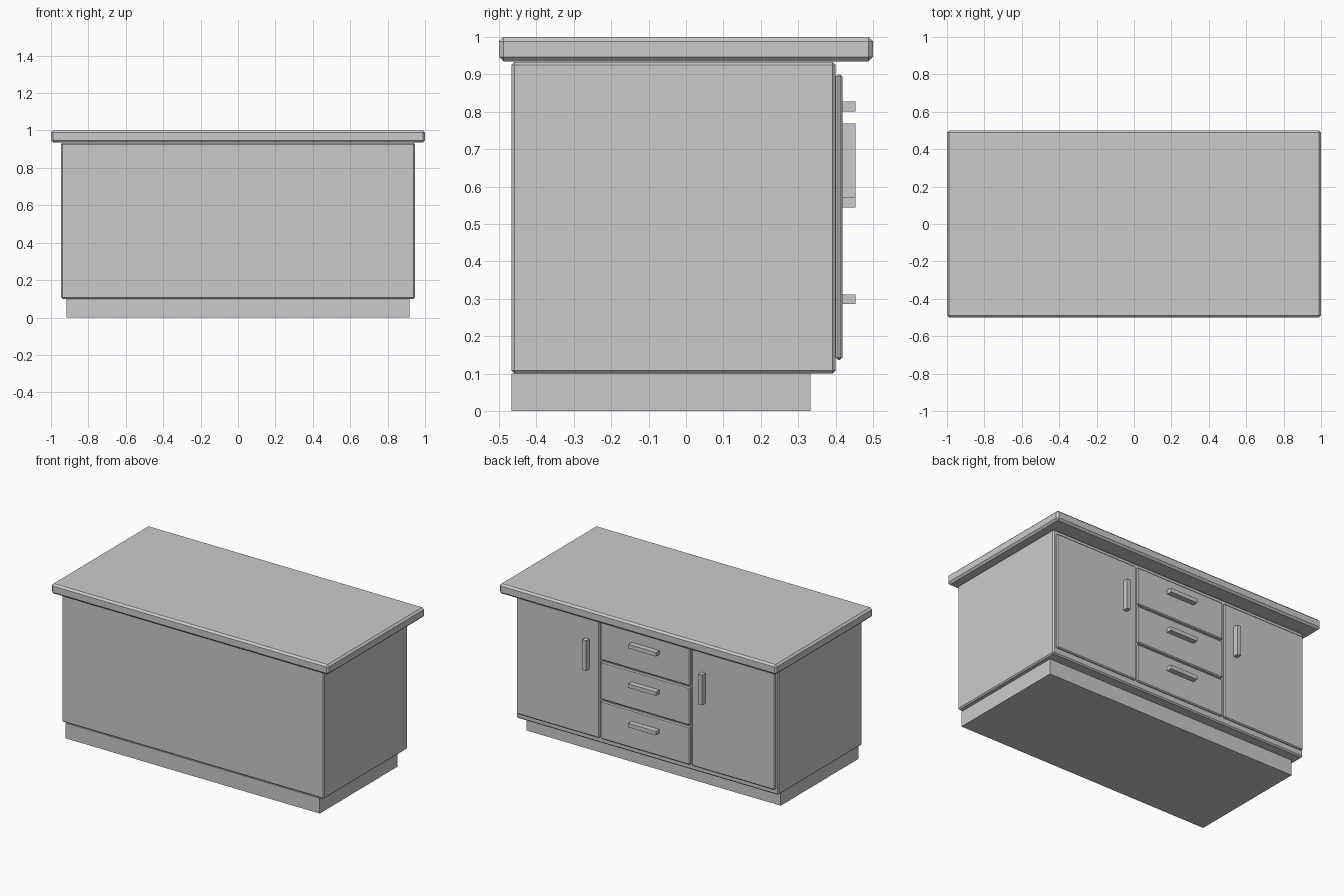
import bpy

if "Cube" in bpy.data.objects:
    bpy.data.objects.remove(bpy.data.objects["Cube"])


def box(name, x, y, z, bevel=0.0):
    """Axis-aligned box from (min, max) ranges, optionally chamfered."""
    bpy.ops.mesh.primitive_cube_add(
        size=1, location=[(r[0] + r[1]) / 2 for r in (x, y, z)])
    ob = bpy.context.object
    ob.name = name
    ob.scale = [r[1] - r[0] for r in (x, y, z)]
    bpy.ops.object.transform_apply(location=False, rotation=False, scale=True)
    if bevel:
        mod = ob.modifiers.new("chamfer", 'BEVEL')
        mod.width = bevel
        mod.segments = 1
    return ob


# Main carcass
box("plinth", (-0.917, 0.917), (-0.467, 0.333), (0, 0.1))
box("cabinet_body", (-0.947, 0.947), (-0.467, 0.4), (0.1, 0.933), 0.008)
box("countertop", (-1, 1), (-0.5, 0.5), (0.935, 1), 0.012)

PANEL_Y = (0.4, 0.418)
HANDLE_Y = (0.418, 0.453)


def span(side, a, b):
    return tuple(sorted((side * a, side * b)))


# Doors with upright handles, mirrored left and right
for side, label in ((-1, "left"), (1, "right")):
    box(f"{label}_door", span(side, 0.333, 0.933), PANEL_Y, (0.137, 0.9), 0.006)
    box(f"{label}_door_handle", span(side, 0.405, 0.432), HANDLE_Y, (0.57, 0.768))

# Stack of three drawers with horizontal handles
for i in range(3):
    top = 0.9 - i * 0.2575
    box(f"drawer_{i + 1}", (-0.322, 0.322), PANEL_Y, (top - 0.248, top), 0.006)
    mid = top - 0.086
    box(f"drawer_handle_{i + 1}", (-0.1, 0.1), HANDLE_Y, (mid - 0.013, mid + 0.013))
